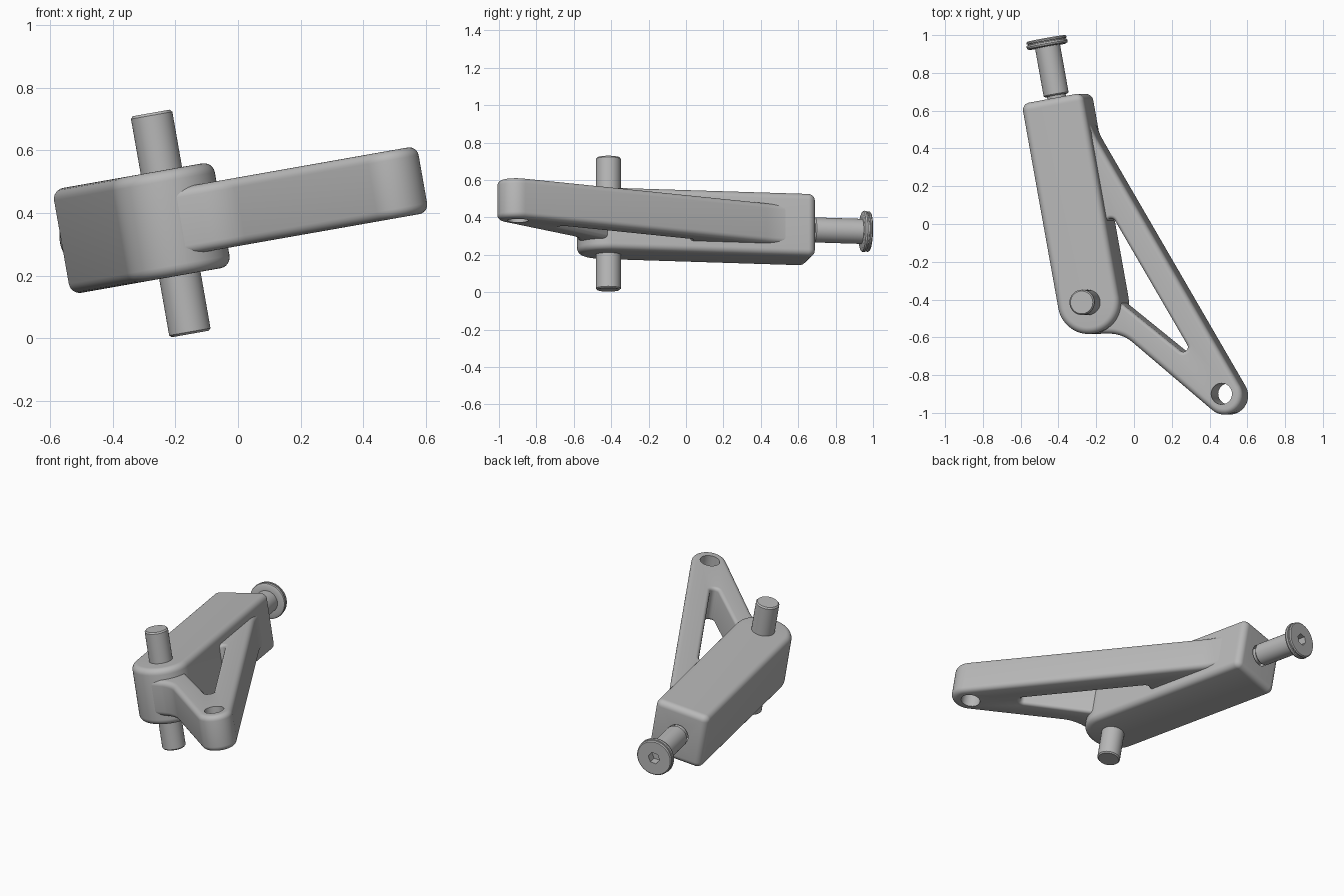
import bpy, bmesh, math
from mathutils import Matrix, Vector

cube = bpy.data.objects.get("Cube")
if cube:
    bpy.data.objects.remove(cube, do_unlink=True)

grey = bpy.data.materials.new("satin_grey")
grey.use_nodes = True
grey.diffuse_color = (0.48, 0.48, 0.48, 1)
grey.node_tree.nodes["Principled BSDF"].inputs["Base Color"].default_value = (0.48, 0.48, 0.48, 1)

# The whole assembly leans 10 degrees; the body is also turned about its pin
TILT = Matrix.Rotation(math.radians(-10), 4, 'Y')
PIN = TILT @ Matrix.Translation((-0.148, -0.415, 0))
BODY = PIN @ Matrix.Rotation(math.radians(10.3), 4, 'Z')
BOLT = BODY @ Matrix.Translation((0, 0, 0.40)) @ Matrix.Rotation(math.radians(-90), 4, 'X')


def rounded(corners, steps=14):
    """Polygon from (x, y, radius) corners, each replaced by an arc."""
    out = []
    for i, (x, y, r) in enumerate(corners):
        p = Vector((x, y))
        if r == 0:
            out.append(p)
            continue
        d1 = (Vector(corners[i - 1][:2]) - p).normalized()
        d2 = (Vector(corners[(i + 1) % len(corners)][:2]) - p).normalized()
        phi = d1.angle(d2)
        centre = p + (d1 + d2).normalized() * r / math.sin(phi / 2)
        start = p + d1 * r / math.tan(phi / 2) - centre
        turn = math.pi - phi
        if d1.x * d2.y - d1.y * d2.x > 0:
            turn = -turn
        for k in range(steps + 1):
            out.append(centre + Matrix.Rotation(turn * k / steps, 2) @ start)
    return out


def inset(loop, d):
    """Move a counter-clockwise loop inwards by d."""
    out = []
    for i, p in enumerate(loop):
        e1 = (p - loop[i - 1]).normalized()
        e2 = (loop[(i + 1) % len(loop)] - p).normalized()
        n1, n2 = Vector((e1.y, -e1.x)), Vector((e2.y, -e2.x))
        out.append(p - (n1 + n2) * d / (1 + n1.dot(n2)))
    return out


def finish(bm, name, matrix):
    bmesh.ops.recalc_face_normals(bm, faces=bm.faces)
    bm.transform(matrix)
    mesh = bpy.data.meshes.new(name)
    bm.to_mesh(mesh)
    bm.free()
    mesh.materials.append(grey)
    ob = bpy.data.objects.new(name, mesh)
    bpy.context.collection.objects.link(ob)
    return ob


def slab(name, loops, z0, z1, matrix):
    """Plate from (loop, edge rounding, is_hole) entries; first is the outline."""
    bm = bmesh.new()
    caps = [[], []]
    for loop, r, is_hole in loops:
        quarter = [math.pi / 2 * k / 6 for k in range(7)] if r else [math.pi / 2]
        levels = [(r * (1 - math.sin(t)), r * (1 - math.cos(t))) for t in quarter]
        if not r:
            levels = [(0, 0)]
        layers = [(d, z0 + h) for d, h in levels]
        layers += [(d, z1 - h) for d, h in reversed(levels)]
        rings = [[bm.verts.new((p.x, p.y, z)) for p in inset(loop, -d if is_hole else d)]
                 for d, z in layers]
        n = len(loop)
        for a, b in zip(rings, rings[1:]):
            for i in range(n):
                j = (i + 1) % n
                bm.faces.new((a[i], a[j], b[j], b[i]))
        for cap, ring in zip(caps, (rings[0], rings[-1])):
            cap += [bm.edges.get((ring[i], ring[(i + 1) % n])) for i in range(n)]
    for cap in caps:
        bmesh.ops.triangle_fill(bm, edges=cap, use_beauty=True)
    return finish(bm, name, matrix)


def lathe(name, profile, matrix, steps=48):
    """Turned part from (radius, height) points."""
    bm = bmesh.new()
    vs = [bm.verts.new((r, 0, z)) for r, z in profile]
    es = [bm.edges.new(pair) for pair in zip(vs, vs[1:])]
    bmesh.ops.spin(bm, geom=vs + es, cent=(0, 0, 0), axis=(0, 0, 1),
                   angle=math.tau, steps=steps)
    bmesh.ops.remove_doubles(bm, verts=bm.verts, dist=1e-5)
    return finish(bm, name, matrix)


def drill(ob, profile, matrix, steps):
    """Cut a turned shape out of a part."""
    cutter = lathe("cutter", profile, matrix, steps)
    cutter.hide_render = True
    mod = ob.modifiers.new("drill", 'BOOLEAN')
    mod.operation = 'DIFFERENCE'
    mod.solver = 'EXACT'
    mod.object = cutter
    bpy.context.view_layer.objects.active = ob
    bpy.ops.object.modifier_apply(modifier=mod.name)
    bpy.data.objects.remove(cutter, do_unlink=True)


# Long body with a round end about the pin and a bore for the bolt
body = slab("body", [(rounded([(-0.167, -0.167, 0.165), (0.167, -0.167, 0.165),
                               (0.167, 1.098, 0.04), (-0.167, 1.098, 0.04)]), 0.035, False)],
            0.23, 0.57, BODY)
drill(body, [(0, 0.98), (0.064, 0.98), (0.064, 1.2), (0, 1.2)], BOLT, 40)

# Triangular side arm with a window and a round eye at the tip
outline = rounded([(0.951, -1.359, 0.1), (-0.145, 0.502, 0.6), (-0.176, 0.62, 0),
                   (-0.27, 0.58, 0), (-0.2, -0.4, 0), (-0.14, -0.578, 0),
                   (0.024, -0.582, 0.2)])
window = rounded([(-0.085, 0.135, 0.025), (0.012, -0.414, 0.03), (0.441, -0.756, 0.025)])
eye = [Vector((0.56 + 0.056 * math.cos(math.tau * k / 40),
               -0.899 + 0.056 * math.sin(math.tau * k / 40))) for k in range(40)]
arm = slab("side_arm", [(outline, 0.03, False), (window, 0.02, True), (eye, 0, True)],
           0.29, 0.506, TILT)

# Pivot pin through the round end
pin = lathe("pivot_pin", [(0, 0.04), (0.06, 0.04), (0.067, 0.047), (0.067, 0.749),
                          (0.06, 0.757), (0, 0.757)], PIN)

# Shoulder bolt with a stepped flange head and a hex socket
bolt = lathe("shoulder_bolt", [(0, 0.97), (0.05, 0.97), (0.05, 1.114), (0.061, 1.114),
                               (0.067, 1.121), (0.067, 1.376), (0.098, 1.376),
                               (0.108, 1.381), (0.111, 1.39), (0.108, 1.399),
                               (0.101, 1.401), (0.101, 1.405), (0.108, 1.407),
                               (0.108, 1.414), (0.102, 1.42), (0, 1.42)], BOLT)
drill(bolt, [(0, 1.37), (0.036, 1.37), (0.036, 1.5), (0, 1.5)], BOLT, 6)

# Smooth shading with sharp edges kept
bpy.ops.object.select_all(action='DESELECT')
for ob in (body, arm, pin, bolt):
    ob.select_set(True)
bpy.context.view_layer.objects.active = body
bpy.ops.object.shade_smooth_by_angle(angle=math.radians(30))
